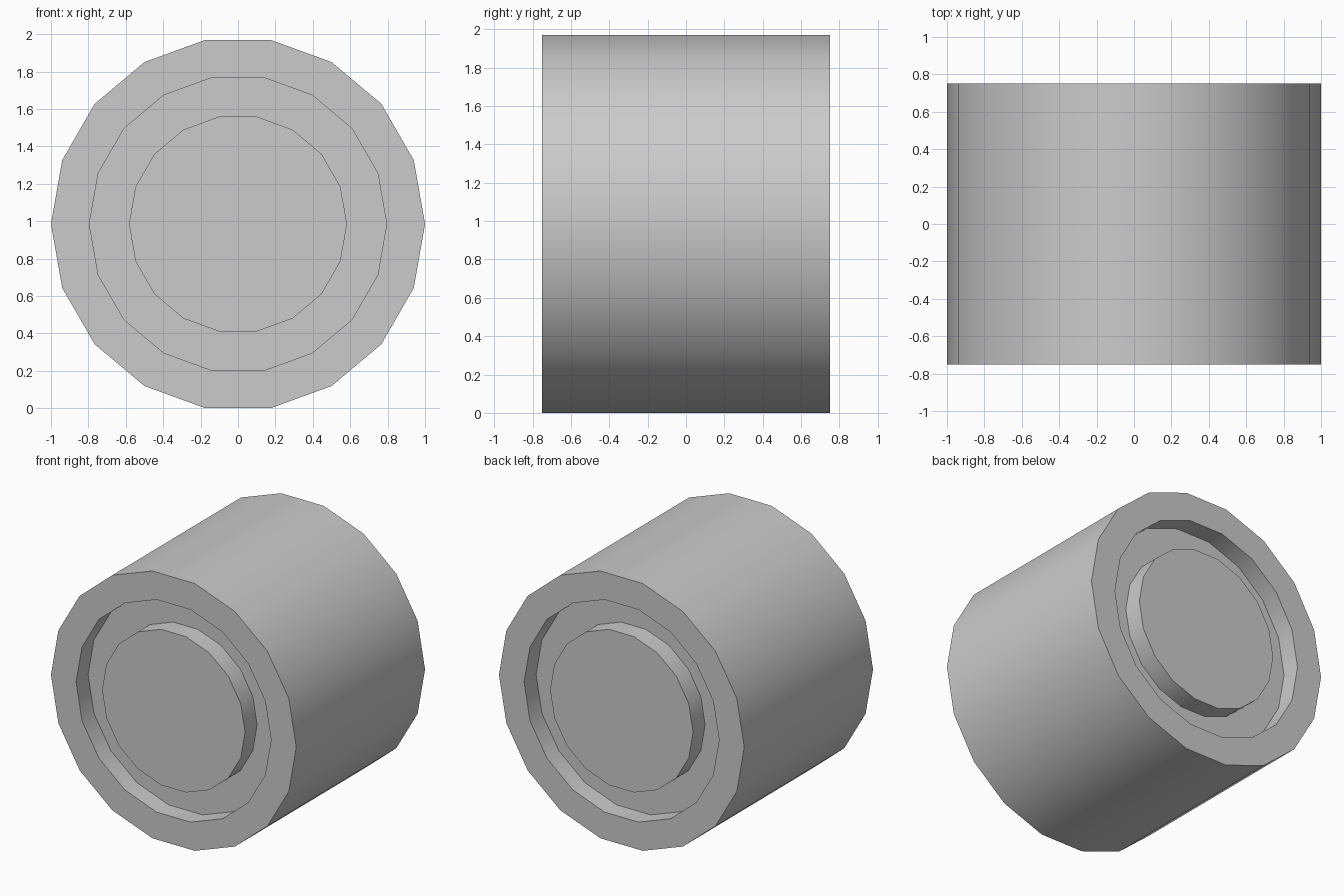
import bpy, bmesh, math

if "Cube" in bpy.data.objects:
    bpy.data.objects.remove(bpy.data.objects["Cube"])

SIDES = 18
CENTRE_Z = math.cos(math.radians(10))   # flat facet rests on z = 0
HALF = 0.75
DEPTH = 0.14

# (radius, y) profile from front boss to back boss, revolved about y
front = [(0.583, -HALF), (0.583, -HALF + DEPTH),
         (0.795, -HALF + DEPTH), (0.795, -HALF), (1.0, -HALF)]
profile = front + [(r, -y) for r, y in reversed(front)]

bm = bmesh.new()
rings = []
for r, y in profile:
    ring = []
    for i in range(SIDES):
        a = math.tau * i / SIDES
        ring.append(bm.verts.new((r * math.cos(a), y, CENTRE_Z + r * math.sin(a))))
    rings.append(ring)

# walls between neighbouring rings
for a, b in zip(rings, rings[1:]):
    for i in range(SIDES):
        j = (i + 1) % SIDES
        bm.faces.new((a[i], a[j], b[j], b[i]))

# flat boss faces at both ends
bm.faces.new(rings[0])
bm.faces.new(rings[-1])
bmesh.ops.recalc_face_normals(bm, faces=bm.faces)

mesh = bpy.data.meshes.new("grooved_roller")
bm.to_mesh(mesh)
bm.free()
roller = bpy.data.objects.new("grooved_roller", mesh)
bpy.context.collection.objects.link(roller)

# smooth the round walls, keep rims sharp
bpy.context.view_layer.objects.active = roller
roller.select_set(True)
bpy.ops.object.shade_smooth_by_angle(angle=math.radians(30))
